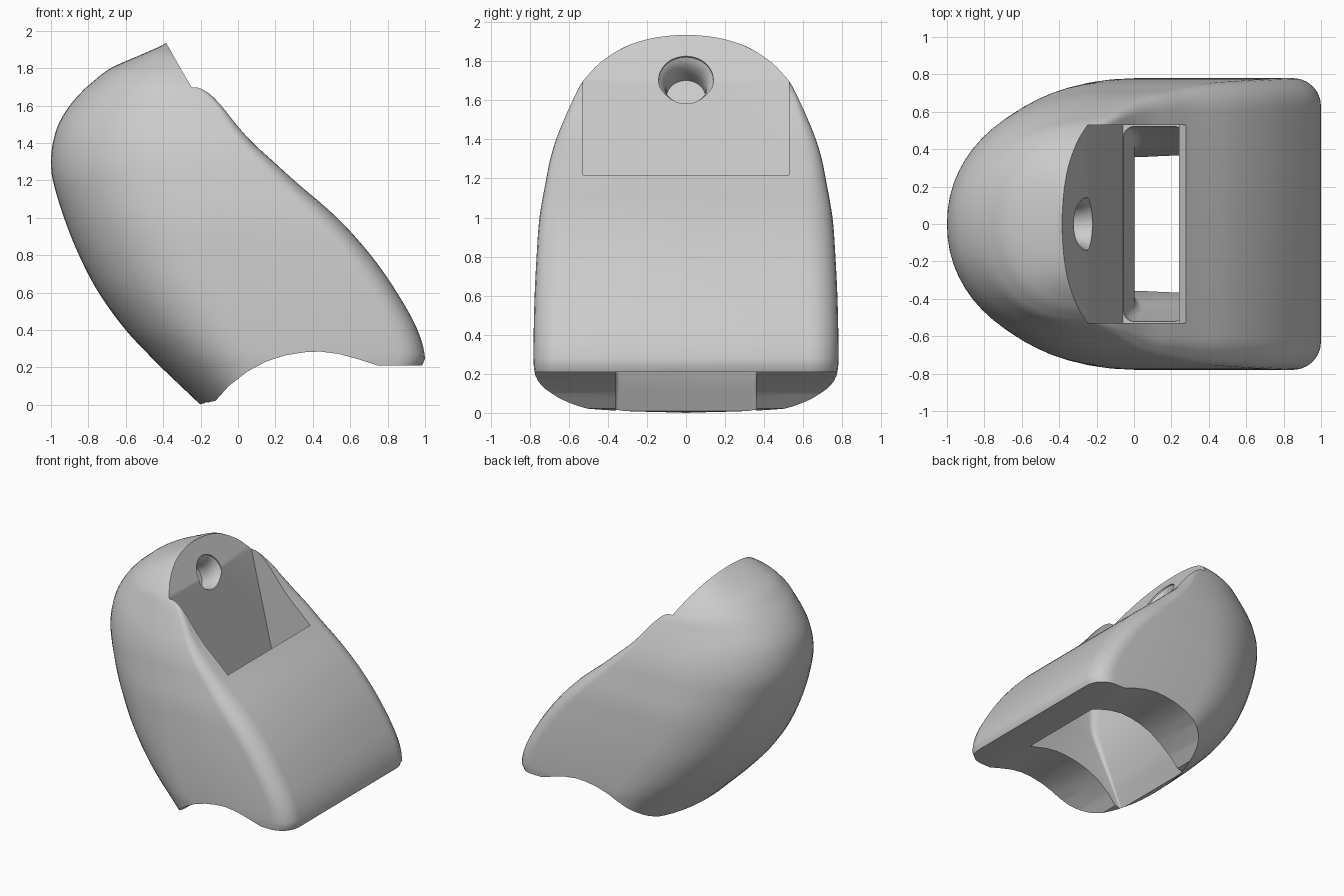
import bpy, bmesh, math
from mathutils import Vector

cube = bpy.data.objects.get("Cube")
if cube:
    bpy.data.objects.remove(cube)

grey = bpy.data.materials.new("plain grey")
grey.use_nodes = True
colour = (0.6, 0.6, 0.6, 1)
grey.diffuse_color = colour
grey.node_tree.nodes["Principled BSDF"].inputs["Base Color"].default_value = colour


def loft(name, rings):
    """Skin a list of closed rings and cap both ends."""
    bm = bmesh.new()
    rows = [[bm.verts.new(p) for p in ring] for ring in rings]
    for a, b in zip(rows, rows[1:]):
        for i in range(len(a)):
            j = (i + 1) % len(a)
            bm.faces.new((a[i], a[j], b[j], b[i]))
    bm.faces.new(rows[0])
    bm.faces.new(rows[-1])
    bmesh.ops.recalc_face_normals(bm, faces=bm.faces)
    mesh = bpy.data.meshes.new(name)
    bm.to_mesh(mesh)
    bm.free()
    obj = bpy.data.objects.new(name, mesh)
    obj.data.materials.append(grey)
    bpy.context.collection.objects.link(obj)
    return obj


def prism(name, profile, half):
    """Extrude a side profile across the width."""
    return loft(name, [[(x, y, z) for x, z in profile] for y in (-half, half)])


def smooth_at(keys, z, col):
    """Cubic interpolation of one column of a table keyed by height."""
    def slope(i):
        a, b = keys[max(i - 1, 0)], keys[min(i + 1, len(keys) - 1)]
        return (b[col] - a[col]) / (b[0] - a[0])
    i = max(k for k in range(len(keys) - 1) if keys[k][0] <= z)
    a, b = keys[i], keys[i + 1]
    h = b[0] - a[0]
    t = (z - a[0]) / h
    return ((2*t**3 - 3*t**2 + 1) * a[col] + (t**3 - 2*t**2 + t) * h * slope(i)
            + (3*t**2 - 2*t**3) * b[col] + (t**3 - t**2) * h * slope(i + 1))


def corner(cx, cy, r, start, steps=6):
    """Quarter-circle points, starting at a given angle."""
    return [(cx + r * math.cos(start + math.pi / 2 * k / steps),
             cy + r * math.sin(start + math.pi / 2 * k / steps)) for k in range(steps + 1)]


# Body: height, rear x, front x, half width
body_keys = [
    (0, -.2, .96, .77), (.2, -.41, .98, .775), (.25, -.46, 1, .78), (.4, -.6, .96, .78),
    (.6, -.745, .85, .775), (.8, -.85, .71, .765), (1, -.93, .53, .75),
    (1.2, -.99, .3, .715), (1.3, -1, .19, .695), (1.4, -.99, .08, .665),
    (1.5, -.96, -.01, .625), (1.6, -.9, -.09, .58), (1.68, -.83, -.17, .54),
    (1.72, -.785, -.23, .51), (1.8, -.68, -.27, .43), (1.88, -.5, -.33, .3),
    (1.92, -.41, -.345, .17), (1.935, -.385, -.355, .08)]
# Length of the rounded rear part: height, length
round_keys = [(0, .45), (.4, .62), (.8, .75), (1.2, .85), (1.4, .82), (1.6, .69),
              (1.72, .5), (1.8, .37), (1.935, .03)]


def body_ring(z):
    rear, front, half = (smooth_at(body_keys, z, c) for c in (1, 2, 3))
    r = min(.15, max(.03, .15 - .2 * (z - 1)), .3 * (front - rear))
    depth = min(smooth_at(round_keys, z, 1), front - rear - r)
    mid = rear + depth
    ring = []
    for k in range(33):
        a = math.pi / 2 + math.pi * k / 32
        c, s = math.cos(a), math.sin(a)
        ring.append((mid - depth * abs(c) ** .95,
                     math.copysign(half * abs(s) ** .95, s)))
    ring += corner(front - r + 1e-4, r - half, r, -math.pi / 2)
    ring += corner(front - r + 1e-4, half - r, r, 0)
    return [(x, y, z) for x, y in ring]


heights = [1.72 * k / 56 for k in range(56)] + [1.72 + .215 * k / 18 for k in range(19)]
body = loft("body", [body_ring(z) for z in heights])

# Underside scoop, running across the whole width
arc = [(-.2, .004), (-.12, .022), (-.05, .1), (.05, .178), (.15, .232), (.25, .264),
       (.35, .281), (.44, .285), (.54, .272), (.64, .245), (.75, .21), (1.2, .21)]
scoop = prism("scoop_cutter", [(-.21, -.2)] + arc + [(1.2, -.2)], 1)

# Deep pocket in the upper front, slanted at the top and steeper below
pocket = prism("pocket_cutter", [(-.479, 2.1), (-.25, 1.7), (-.155, 1.3), (-.06, .9),
                                 (.27, .9), (.24, 1.17), (.28, 1.22), (.6, 1.5),
                                 (.6, 2.1)], .528)

# Channel from the pocket to the underside: height, rear x, front x, half width
channel_keys = [(-.1, -.23, .78, .36), (.05, -.155, .75, .36), (.2, -.085, .72, .36),
                (.45, -.012, .59, .4), (.65, 0, .45, .46), (.9, -.058, .27, .524),
                (.93, -.06, .25, .525)]


def channel_ring(z):
    rear, front, half = (smooth_at(channel_keys, z, c) for c in (1, 2, 3))
    r = .01 + .055 * max(0, z)
    q = math.pi / 2
    ring = (corner(front - r, half - r, r, 0) + corner(rear + r, half - r, r, q)
            + corner(rear + r, r - half, r, 2 * q) + corner(front - r, r - half, r, 3 * q))
    return [(x, y, z) for x, y in ring]


channel = loft("channel_cutter", [channel_ring(-.1 + 1.029 * k / 24) for k in range(25)])

# Flared blind hole in the slanted face
axis = Vector((.866, 0, .5))
side, up = Vector((0, 1, 0)), Vector((-.5, 0, .866))
centre = Vector((-.26, 0, 1.7))
hole = loft("hole_cutter", [
    [centre + axis * d + (side * math.cos(a) + up * math.sin(a)) * r
     for a in (math.tau * k / 40 for k in range(40))]
    for d, r in ((.1, .145), (0, .14), (-.015, .126), (-.04, .113), (-.07, .104),
                 (-.1, .1), (-.17, .1))])

# Cut the openings
bpy.context.view_layer.objects.active = body
for cutter in (scoop, pocket, channel, hole):
    cutter.hide_render = True
    mod = body.modifiers.new(cutter.name, 'BOOLEAN')
    mod.operation = 'DIFFERENCE'
    mod.solver = 'EXACT'
    mod.object = cutter
    bpy.ops.object.modifier_apply(modifier=mod.name)
    bpy.data.objects.remove(cutter)

# Smooth shading with crisp cut edges
bpy.ops.object.select_all(action='DESELECT')
body.select_set(True)
bpy.ops.object.shade_smooth_by_angle(angle=math.radians(32))
